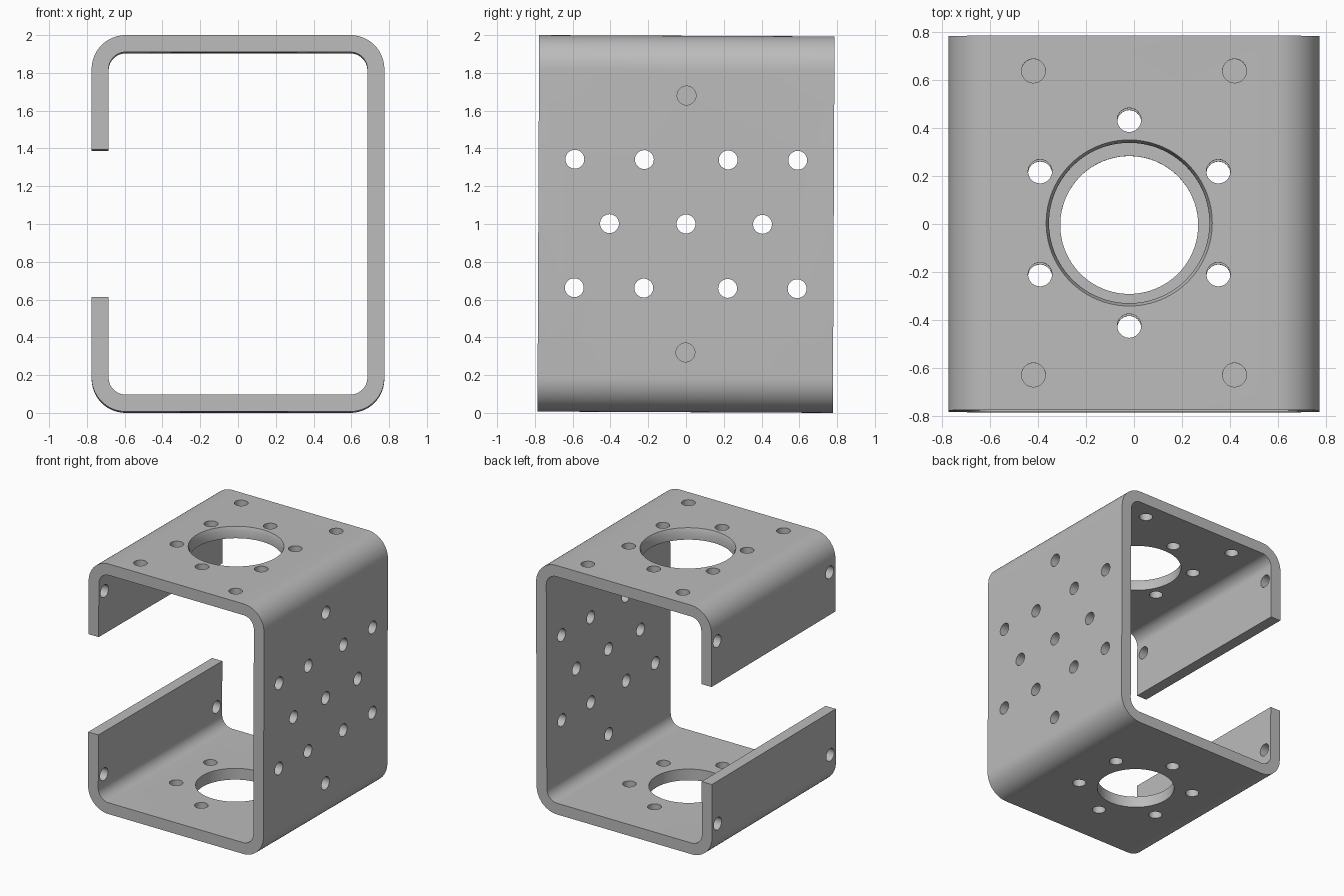
import bpy, bmesh, math
from mathutils import Matrix, Vector

if "Cube" in bpy.data.objects:
    bpy.data.objects.remove(bpy.data.objects["Cube"])

W, D, H = 0.775, 0.782, 0.9965   # half width, depth, height
T, R = 0.09, 0.18                # sheet thickness, outer bend radius
GAP = 0.39                       # half height of the side opening
HOLE = 0.05                      # small hole radius
AX = -0.02                       # x of the large bore

metal = bpy.data.materials.new("grey metal")
metal.use_nodes = True
grey = (0.5, 0.5, 0.5, 1)
metal.diffuse_color = grey
metal.node_tree.nodes["Principled BSDF"].inputs["Base Color"].default_value = grey


def make_object(name, bm):
    bmesh.ops.recalc_face_normals(bm, faces=bm.faces)
    mesh = bpy.data.meshes.new(name)
    bm.to_mesh(mesh)
    bm.free()
    mesh.materials.append(metal)
    obj = bpy.data.objects.new(name, mesh)
    bpy.context.collection.objects.link(obj)
    return obj


def outline(inset):
    """Open C path with rounded corners, from the lower to the upper lip."""
    pts = [(-W + inset, -GAP)]
    corners = [(-1, -1, 180), (1, -1, 270), (1, 1, 0), (-1, 1, 90)]
    for sx, sz, start in corners:
        for i in range(15):
            a = math.radians(start + 90 * i / 14)
            pts.append((sx * (W - R) + (R - inset) * math.cos(a),
                        sz * (H - R) + (R - inset) * math.sin(a)))
    return pts + [(-W + inset, GAP)]


# Bent sheet bracket
bm = bmesh.new()
profile = outline(0) + outline(T)[::-1]
face = bm.faces.new([bm.verts.new((x, -D, z)) for x, z in profile])
new = bmesh.ops.extrude_face_region(bm, geom=[face])["geom"]
bmesh.ops.translate(bm, vec=(0, 2 * D, 0),
                    verts=[v for v in new if isinstance(v, bmesh.types.BMVert)])
bracket = make_object("bracket", bm)

# Cutters for every drilled hole
cut = bmesh.new()


def drill(bm, at, radius, axis="z", depth=0.3, top_radius=None, sides=32):
    turn = Matrix.Rotation(math.pi / 2, 4, "Y") if axis == "x" else Matrix()
    bmesh.ops.create_cone(bm, cap_ends=True, segments=sides, radius1=radius,
                          radius2=top_radius or radius, depth=depth,
                          matrix=Matrix.Translation(at) @ turn)


# Bores with a ring of six holes, top and bottom
for z, bore in ((H, 0.335), (-H, 0.288)):
    drill(cut, (AX, 0, z), bore, sides=96)
    for k in range(6):
        a = math.radians(30 + 60 * k)
        drill(cut, (AX + 0.43 * math.cos(a), 0.43 * math.sin(a), z), HOLE)

# Corner holes of the top plate, and holes of the two lips
for s in (-1, 1):
    for t in (-1, 1):
        drill(cut, (s * 0.42, t * 0.635, H), HOLE)
        drill(cut, (-W, s * 0.71, t * 0.73), HOLE, "x")

# Staggered pattern of the long side
for s in (-1, 1):
    drill(cut, (W, 0, s * 0.68), HOLE, "x")
    for y in (-0.59, -0.222, 0.222, 0.59):
        drill(cut, (W, y, s * 0.34), HOLE, "x")
for y in (-0.405, 0, 0.405):
    drill(cut, (W, y, 0), HOLE, "x")

# Chamfer of the top bore
rim = bmesh.new()
drill(rim, (AX, 0, H), 0.335, depth=0.06, top_radius=0.359, sides=96)

for name, mesh in (("hole_cutter", cut), ("chamfer_cutter", rim)):
    cutter = make_object(name, mesh)
    cutter.hide_render = True
    mod = bracket.modifiers.new(name, "BOOLEAN")
    mod.operation, mod.solver, mod.object = "DIFFERENCE", "EXACT", cutter
    bpy.context.view_layer.objects.active = bracket
    bpy.ops.object.modifier_apply(modifier=mod.name)
    bpy.data.objects.remove(cutter)

# Slight lean, then stand on the ground
bracket.data.transform(Matrix.Translation((0, 0, 1)) @ Matrix.Rotation(-0.0045, 4, "X"))
bpy.ops.object.select_all(action="DESELECT")
bracket.select_set(True)
bpy.context.view_layer.objects.active = bracket
bpy.ops.object.shade_smooth_by_angle(angle=math.radians(30))
